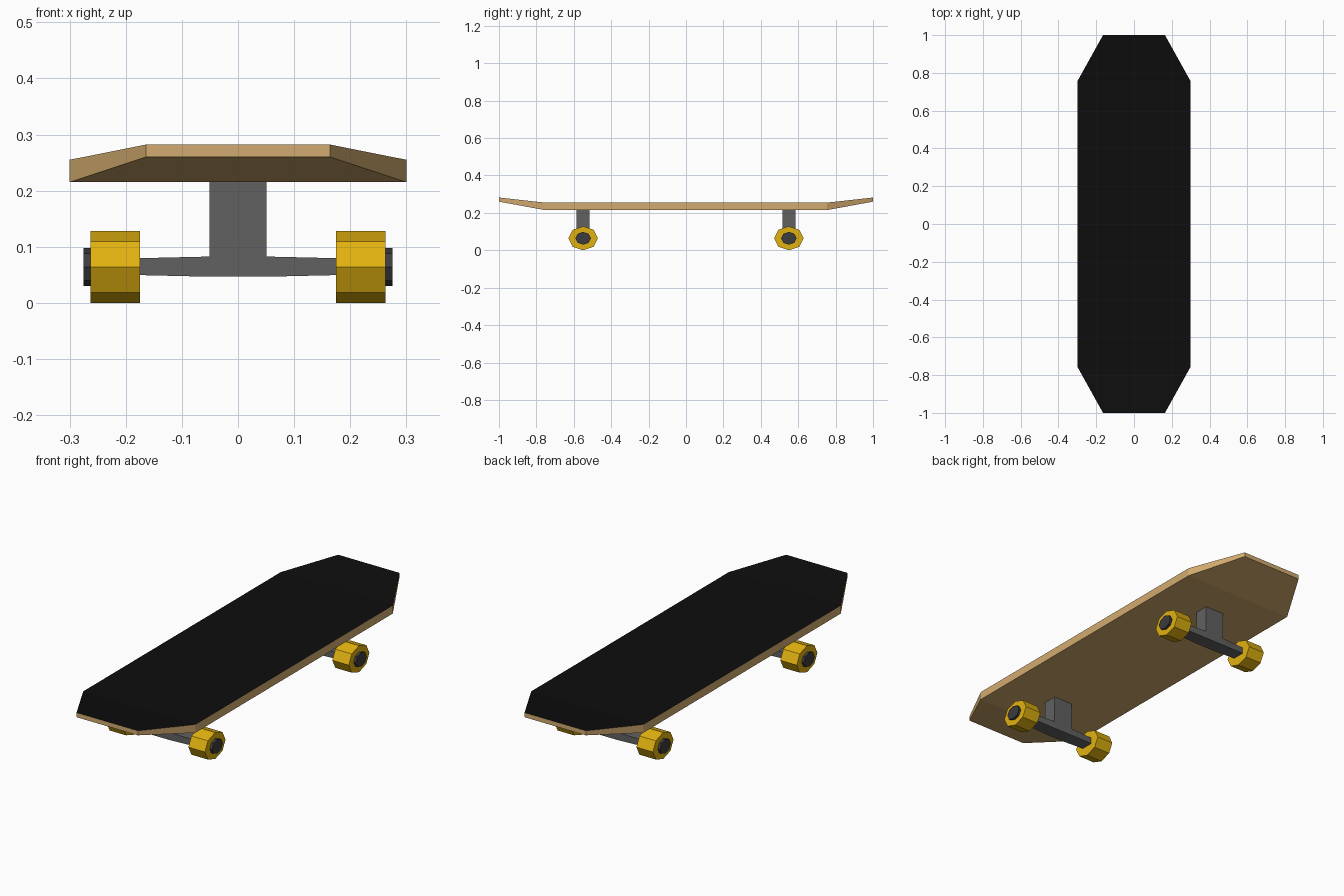
import bpy, bmesh, math
from mathutils import Matrix

cube = bpy.data.objects.get("Cube")
if cube:
    bpy.data.objects.remove(cube, do_unlink=True)


def material(name, rgb):
    m = bpy.data.materials.new(name)
    m.use_nodes = True
    m.diffuse_color = (*rgb, 1)
    m.node_tree.nodes["Principled BSDF"].inputs["Base Color"].default_value = (*rgb, 1)
    return m


wood = material("maple wood", (0.65, 0.41, 0.16))
grip = material("black grip", (0.004, 0.004, 0.004))
metal = material("grey metal", (0.12, 0.12, 0.12))
dark = material("dark hub", (0.045, 0.045, 0.05))
gold = material("yellow wheel", (0.75, 0.44, 0.005))


def add_object(name, bm, *mats):
    bmesh.ops.recalc_face_normals(bm, faces=bm.faces)
    mesh = bpy.data.meshes.new(name)
    bm.to_mesh(mesh)
    bm.free()
    for m in mats:
        mesh.materials.append(m)
    obj = bpy.data.objects.new(name, mesh)
    bpy.context.collection.objects.link(obj)
    return obj


def loft(rings):
    """Skin a row of four-cornered cross-sections and cap both ends."""
    bm = bmesh.new()
    loops = [[bm.verts.new(p) for p in ring] for ring in rings]
    for a, b in zip(loops, loops[1:]):
        for i in range(4):
            j = (i + 1) % 4
            bm.faces.new((a[i], a[j], b[j], b[i]))
    bm.faces.new(loops[0])
    bm.faces.new(loops[-1])
    return bm


def drum(name, x0, x1, y, z, ry, rz, mat):
    """Eight-sided drum along x, stretched in y."""
    bm = bmesh.new()
    place = (Matrix.Translation(((x0 + x1) / 2, y, z))
             @ Matrix.Diagonal((1, ry, rz, 1))
             @ Matrix.Rotation(math.pi / 2, 4, "Y"))
    bmesh.ops.create_cone(bm, cap_ends=True, segments=8, radius1=1, radius2=1,
                          depth=abs(x1 - x0), matrix=place)
    return add_object(name, bm, mat)


# Deck: flat middle with narrowed, raised nose and tail
sections = [(-1, 0.164, 0.26, 0.282), (-0.755, 0.3, 0.215, 0.255),
            (0.755, 0.3, 0.215, 0.255), (1, 0.164, 0.26, 0.282)]
deck = add_object("deck", loft([[(-w, y, lo), (w, y, lo), (w, y, hi), (-w, y, hi)]
                                for y, w, lo, hi in sections]), wood, grip)
for face in deck.data.polygons:
    face.material_index = int(face.normal.z > 0.8)

# Trucks and wheels
axle_z = 0.0645
for end, y in (("front", -0.55), ("back", 0.55)):
    # Upright block under the deck
    bm = bmesh.new()
    bmesh.ops.create_cube(bm, size=1, matrix=Matrix.Translation((0, y, 0.14))
                          @ Matrix.Diagonal((0.102, 0.07, 0.15, 1)))
    add_object(end + "_truck_block", bm, metal)

    # Tapered axle
    rings = []
    for x, d, h in ((-0.2, 0.03, 0.0145), (-0.05, 0.035, 0.018),
                    (0.05, 0.035, 0.018), (0.2, 0.03, 0.0145)):
        rings.append([(x, y + sy * d, axle_z + sz * h)
                      for sy, sz in ((-1, -1), (1, -1), (1, 1), (-1, 1))])
    add_object(end + "_axle", loft(rings), metal)

    # Wheel and hub on each side
    for side, s in (("left", 1), ("right", -1)):
        drum(f"{end}_{side}_wheel", s * 0.175, s * 0.263, y, 0.064, 0.079, 0.064, gold)
        drum(f"{end}_{side}_hub", s * 0.21, s * 0.275, y, 0.064, 0.042, 0.034, dark)
